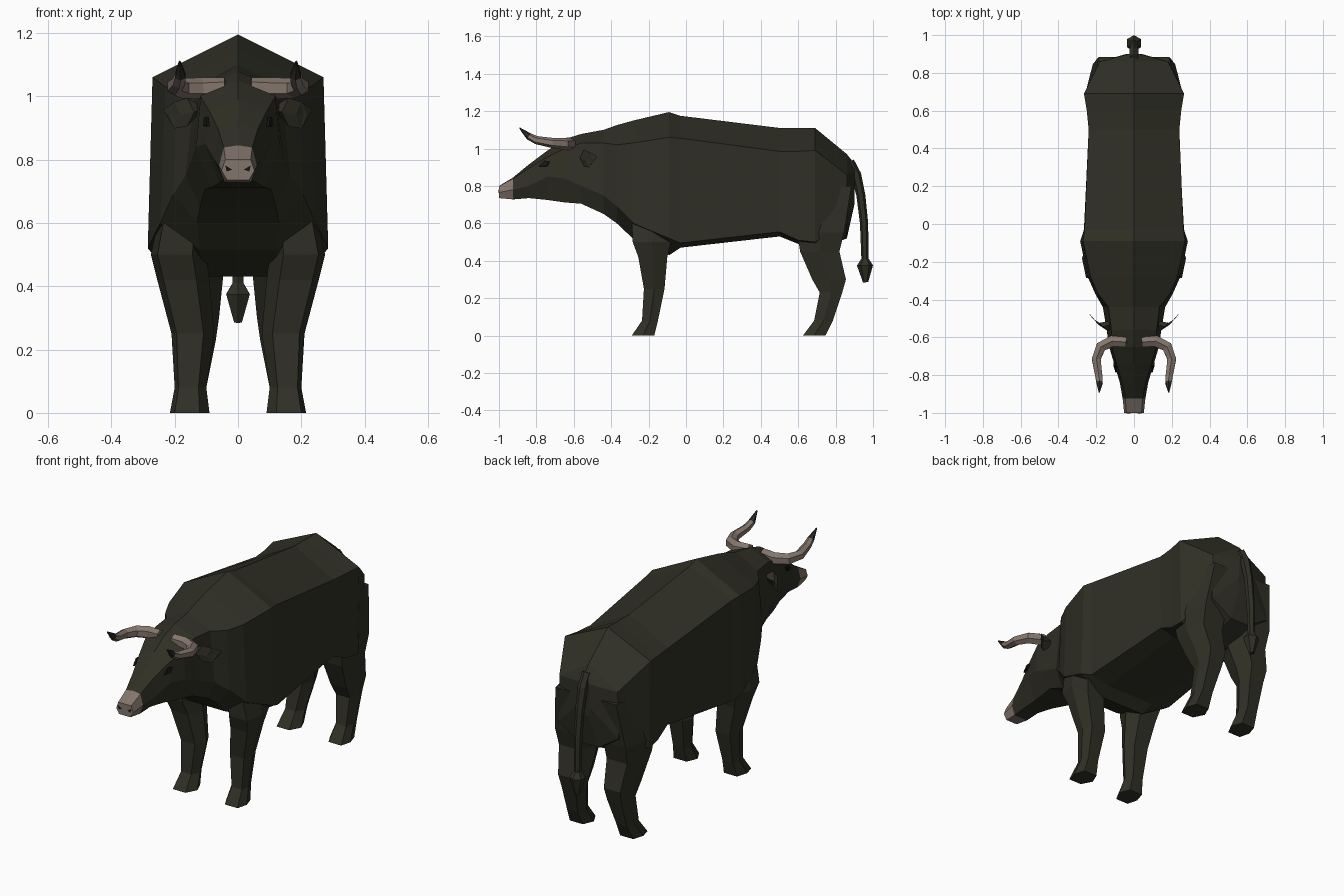
import bpy, bmesh, math
from mathutils import Vector


def material(name, rgb):
    m = bpy.data.materials.new(name)
    m.diffuse_color = (*rgb, 1)
    return m


HIDE = material("dark hide", (0.029, 0.029, 0.019))
HORN = material("horn and muzzle", (0.23, 0.18, 0.15))
TIP = material("dark horn tip", (0.025, 0.022, 0.019))
BLACK = material("eye black", (0.008, 0.008, 0.007))


def loft(name, rings, mats, rule=None, mirror=False):
    """Skin a list of equal-length point rings and cap both ends."""
    bm = bmesh.new()
    vs = [[bm.verts.new(p) for p in r] for r in rings]
    n = len(rings[0])
    for a, b in zip(vs, vs[1:]):
        for i in range(n):
            bm.faces.new((a[i], a[(i + 1) % n], b[(i + 1) % n], b[i]))
    bm.faces.new(vs[0])
    bm.faces.new(vs[-1])
    bmesh.ops.recalc_face_normals(bm, faces=bm.faces)
    if rule:
        for f in bm.faces:
            f.material_index = rule(f.calc_center_median())
    me = bpy.data.meshes.new(name)
    bm.to_mesh(me)
    bm.free()
    for m in mats:
        me.materials.append(m)
    ob = bpy.data.objects.new(name, me)
    bpy.context.collection.objects.link(ob)
    if mirror:
        ob.modifiers.new("Mirror", 'MIRROR')
    return ob


def tube(path, sides):
    """Rings around a path of (x, y, z, radius)."""
    pts = [Vector(p[:3]) for p in path]
    rings = []
    for i, p in enumerate(pts):
        d = (pts[min(i + 1, len(pts) - 1)] - pts[max(i - 1, 0)]).normalized()
        ref = Vector((0, 0, 1)) if abs(d.z) < 0.8 else Vector((0, 1, 0))
        u = d.cross(ref).normalized()
        v = u.cross(d)
        rings.append([p + path[i][3] * (math.cos(a) * u + math.sin(a) * v)
                      for a in (math.tau * (k + 0.5) / sides for k in range(sides))])
    return rings


def body_ring(y, top, sx, sz, lx, lz, bx, bz):
    half = [(sx, y, sz), (lx, y, lz), (bx, y, bz)]
    return [(0, y, top)] + half + [(-x, yy, z) for x, yy, z in reversed(half)]


# Head, neck, trunk and rump: y, spine z, back edge x z, flank x z, belly x z
sections = [
    (-1.00, .80, .040, .800, .052, .765, .035, .735),
    (-.925, .845, .045, .838, .060, .78, .042, .728),
    (-.84, .915, .062, .895, .075, .80, .045, .735),
    (-.74, .99, .092, .955, .105, .85, .060, .725),
    (-.65, 1.05, .118, 1.00, .132, .84, .085, .712),
    (-.56, 1.078, .120, 1.03, .145, .80, .105, .705),
    (-.44, 1.10, .135, 1.03, .165, .75, .120, .65),
    (-.37, 1.125, .190, 1.02, .205, .69, .130, .60),
    (-.28, 1.15, .230, 1.03, .245, .60, .120, .515),
    (-.09, 1.195, .270, 1.06, .285, .52, .130, .43),
    (-.03, 1.175, .262, 1.055, .265, .495, .150, .47),
    (.50, 1.11, .240, .985, .235, .555, .150, .53),
    (.60, 1.11, .250, .985, .245, .51, .110, .49),
    (.69, 1.11, .265, .99, .255, .50, .080, .45),
    (.86, .97, .180, .86, .185, .60, .060, .52),
    (.90, .92, .030, .88, .040, .75, .030, .70),
]
loft("body", [body_ring(*s) for s in sections], [HIDE, HORN],
     lambda c: int(c.y < -.93))


# Legs: z, front y, rear y, inner x, outer x
def leg(name, levels):
    rings = []
    for z, y0, y1, x0, x1 in levels:
        w, ym = x1 - x0, (y0 + y1) / 2
        rings.append([(x0, ym, z), (x0 + .25 * w, y0, z), (x1 - .12 * w, y0, z),
                      (x1, ym, z), (x1 - .15 * w, y1, z), (x0 + .2 * w, y1, z)])
    loft(name, rings, [HIDE], mirror=True)


leg("front_legs", [(.62, -.29, -.07, .10, .25), (.50, -.285, -.08, .10, .275),
                   (.42, -.255, -.10, .09, .255), (.25, -.225, -.115, .075, .21),
                   (.08, -.235, -.15, .10, .20), (0, -.29, -.17, .09, .215)])
leg("hind_legs", [(.80, .61, .885, .06, .21), (.55, .595, .845, .04, .25),
                  (.45, .61, .82, .045, .24), (.30, .675, .855, .06, .215),
                  (.23, .715, .835, .07, .205), (.08, .685, .785, .10, .20),
                  (0, .625, .745, .09, .215)])

# Horns with dark tips
loft("horns", tube([(.04, -.625, 1.03, .030), (.115, -.62, 1.025, .034),
                    (.175, -.65, 1.025, .032), (.20, -.715, 1.03, .027),
                    (.187, -.80, 1.045, .022), (.182, -.84, 1.065, .019),
                    (.184, -.89, 1.11, .003)], 6), [HORN, TIP],
     lambda c: int(c.y < -.835), mirror=True)

# Leaf-shaped ears
ears = []
for x, y, z, h, t in ((.125, -.53, .96, .015, .015), (.16, -.545, .95, .045, .022),
                      (.20, -.52, .94, .042, .018), (.232, -.48, .955, .006, .004)):
    ears.append([(x, y, z + h), (x - t, y - t, z), (x, y, z - h), (x + t, y + t, z)])
loft("ears", ears, [HIDE], mirror=True)

# Tail and tuft
loft("tail", tube([(0, .875, .93, .025), (0, .91, .86, .027), (0, .935, .75, .024),
                   (0, .952, .60, .022), (0, .957, .40, .019)], 6), [HIDE])
loft("tail_tuft", tube([(0, .957, .41, .020), (0, .957, .375, .043),
                        (0, .96, .285, .014)], 6), [HIDE])


# Thin painted plates for eyes and nostrils
def plate(name, pts, offset):
    o = Vector(offset)
    loft(name, [[Vector(p) - o for p in pts], [Vector(p) + o for p in pts]],
         [BLACK], mirror=True)


plate("eyes", [(.094, -.785, .905), (.098, -.755, .935), (.104, -.73, .93),
               (.106, -.745, .905)], (.004, -.002, .001))
plate("nostrils", [(.018, -1.0, .768), (.040, -1.0, .782), (.036, -1.0, .762)],
      (0, .003, 0))
